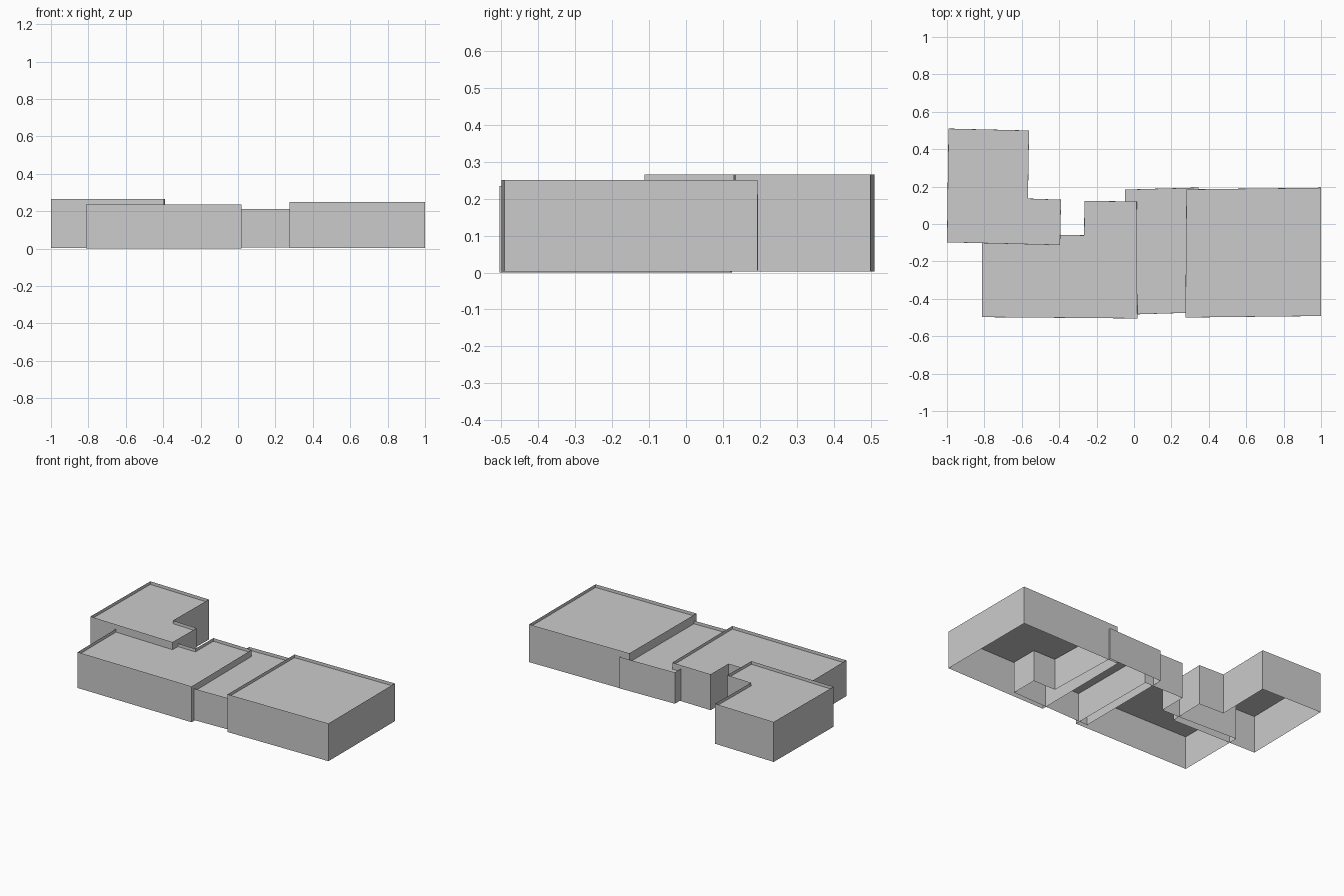
import bpy, bmesh

if "Cube" in bpy.data.objects:
    bpy.data.objects.remove(bpy.data.objects["Cube"])

RIM, DROP = 0.024, 0.02


def wing(name, outline, base, top):
    """Hollow block, open below, with a parapet rim around a sunken flat roof."""
    bm = bmesh.new()
    roof = bm.faces.new([bm.verts.new((x, y, top)) for x, y in outline])
    low = [bm.verts.new((x, y, base)) for x, y in outline]
    high = list(roof.verts)
    n = len(outline)
    for i in range(n):
        j = (i + 1) % n
        bm.faces.new((low[i], low[j], high[j], high[i]))
    # parapet rim, then inner parapet walls and sunken roof
    bmesh.ops.inset_region(bm, faces=[roof], thickness=RIM, use_even_offset=True)
    bmesh.ops.inset_region(bm, faces=[roof], thickness=0.0005, use_even_offset=True)
    for v in roof.verts:
        v.co.z = top - DROP
    mesh = bpy.data.meshes.new(name)
    bm.to_mesh(mesh)
    bm.free()
    obj = bpy.data.objects.new(name, mesh)
    bpy.context.collection.objects.link(obj)
    return obj


# Outlines run counter-clockwise
# Tall L-shaped wing at the back left
wing("back_left_wing",
     [(-1, -0.098), (-0.395, -0.113), (-0.39, 0.13), (-0.567, 0.136),
      (-0.561, 0.50), (-0.992, 0.51)], 0.003, 0.265)

# Front left wing, tucked under the edge of the tall wing
wing("front_left_wing",
     [(-0.812, -0.498), (0.018, -0.505), (0.015, 0.12), (-0.265, 0.124),
      (-0.267, -0.06), (-0.395, -0.058), (-0.812, -0.04)], 0.0, 0.235)

# Low connecting block, running into both neighbours
wing("connecting_block",
     [(-0.05, -0.485), (0.52, -0.468), (0.52, -0.29), (0.36, -0.29),
      (0.345, 0.195), (-0.048, 0.184)], 0.007, 0.212)

# Large right wing
wing("right_wing",
     [(0.275, -0.50), (1, -0.492), (1, 0.194), (0.28, 0.185)], 0.003, 0.25)
